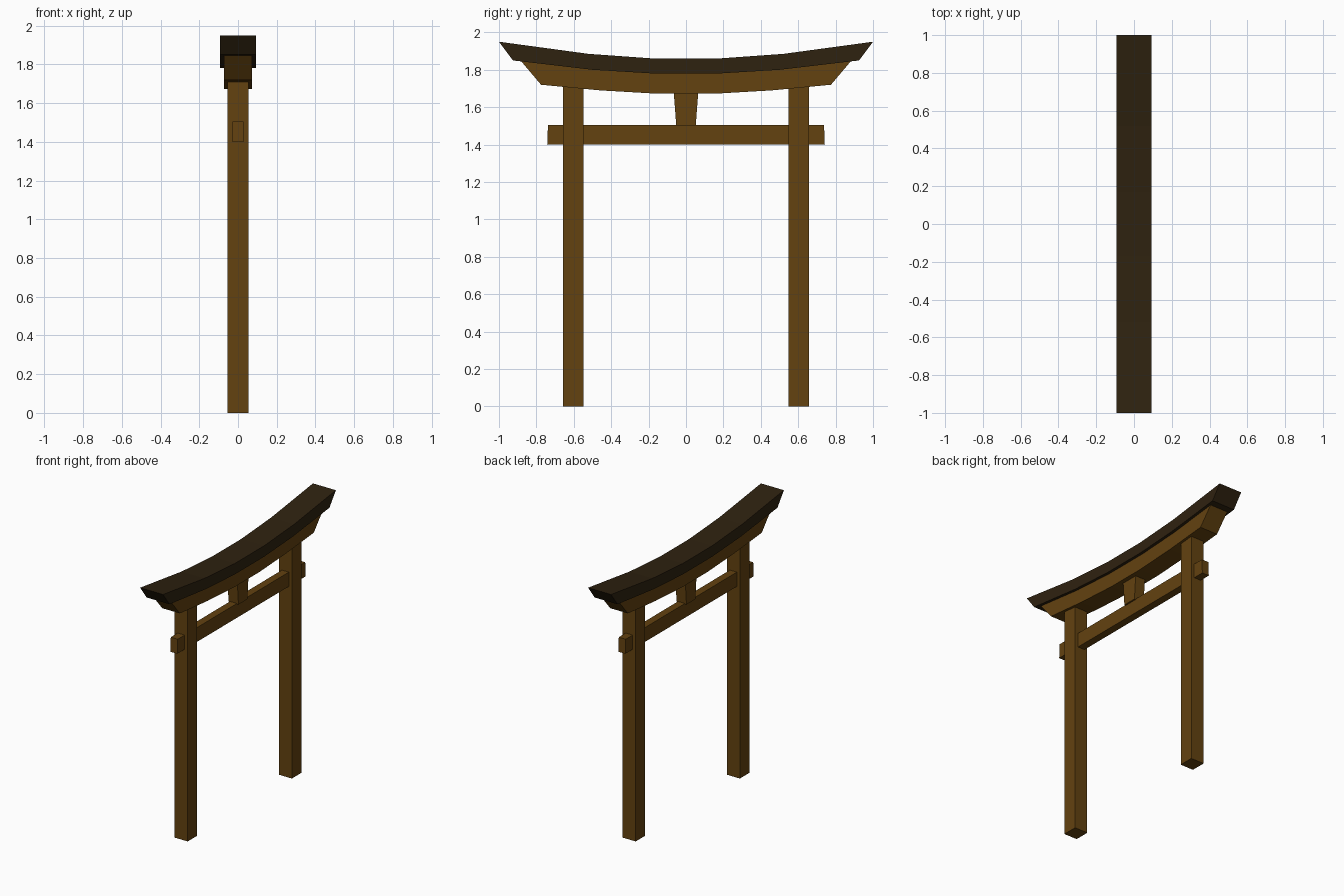
import bpy
import bmesh

cube = bpy.data.objects.get("Cube")
if cube:
    bpy.data.objects.remove(cube, do_unlink=True)


def make_material(name, colour):
    mat = bpy.data.materials.new(name)
    mat.use_nodes = True
    mat.diffuse_color = colour
    mat.node_tree.nodes["Principled BSDF"].inputs["Base Color"].default_value = colour
    return mat


wood = make_material("brown wood", (0.125, 0.054, 0.005, 1))
roof_wood = make_material("dark roof wood", (0.028, 0.016, 0.005, 1))


def mirrored(half):
    """Complete a half line of (y, z) points, listed from the middle outwards."""
    return [(-y, z) for y, z in reversed(half)] + half


def span(name, top_half, bottom_half, half_depth, mat, shift=0.0):
    """Extrude the strip between a top and a bottom line of (y, z) points along x."""
    top, bottom = mirrored(top_half), mirrored(bottom_half)
    bm = bmesh.new()
    rows = [[bm.verts.new((x, y + shift, z)) for y, z in line]
            for x, line in ((-half_depth, top), (half_depth, top),
                            (half_depth, bottom), (-half_depth, bottom))]
    for a, b in zip(rows, rows[1:] + rows[:1]):
        for i in range(len(top) - 1):
            bm.faces.new((a[i], a[i + 1], b[i + 1], b[i]))
    for end in (0, -1):
        bm.faces.new([row[end] for row in rows])
    bmesh.ops.recalc_face_normals(bm, faces=bm.faces)
    mesh = bpy.data.meshes.new(name)
    bm.to_mesh(mesh)
    bm.free()
    mesh.materials.append(mat)
    obj = bpy.data.objects.new(name, mesh)
    bpy.context.collection.objects.link(obj)
    return obj


# Curved roof beam with flared, slanting ends
span("roof_beam",
     [(0.17, 1.86), (0.52, 1.885), (1.0, 1.95)],
     [(0.17, 1.78), (0.50, 1.80), (0.925, 1.85)], 0.093, roof_wood)

# Curved lintel tucked under the roof beam
span("upper_lintel",
     [(0.17, 1.79), (0.50, 1.81), (0.885, 1.85)],
     [(0.15, 1.672), (0.46, 1.69), (0.775, 1.72)], 0.072, wood)

# Straight tie beam passing through the posts
span("tie_beam", [(0.738, 1.505)], [(0.742, 1.40)], 0.028, wood)

# Tapered strut between the tie beam and the lintel
span("centre_strut", [(0.067, 1.70)], [(0.052, 1.50)], 0.04, wood)

# Square posts
for side, y in (("front", -0.603), ("back", 0.603)):
    span(side + "_post", [(0.055, 1.74)], [(0.055, 0.0)], 0.053, wood, y)
